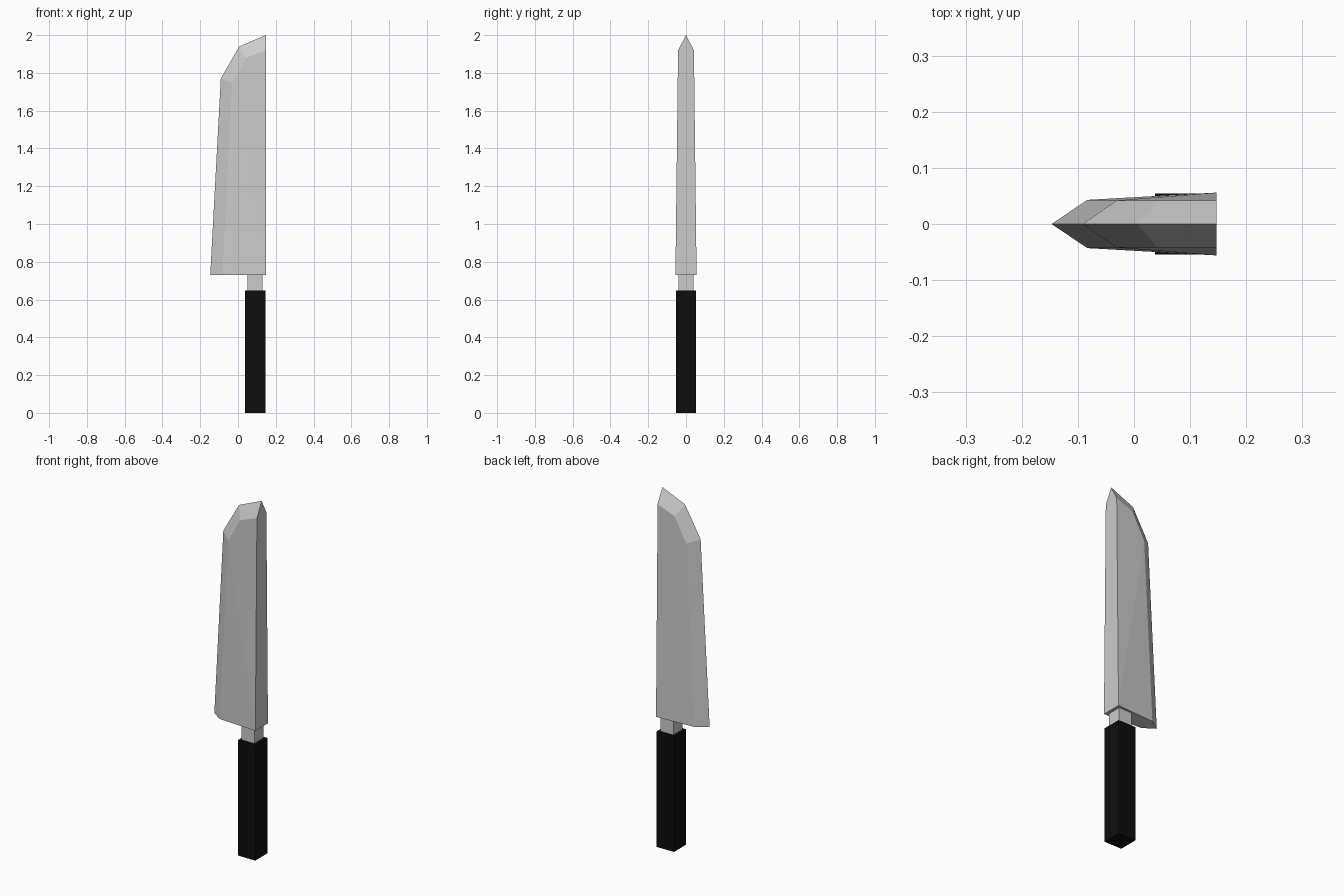
import bpy, bmesh

if "Cube" in bpy.data.objects:
    bpy.data.objects.remove(bpy.data.objects["Cube"])

def material(name, rgb):
    m = bpy.data.materials.new(name)
    m.diffuse_color = (*rgb, 1)
    m.use_nodes = True
    m.node_tree.nodes["Principled BSDF"].inputs["Base Color"].default_value = m.diffuse_color
    return m

steel = material("steel grey", (0.6, 0.6, 0.6))
black = material("handle black", (0.004, 0.004, 0.004))

def add_object(name, bm, mat):
    bmesh.ops.recalc_face_normals(bm, faces=bm.faces)
    me = bpy.data.meshes.new(name)
    bm.to_mesh(me)
    bm.free()
    me.materials.append(mat)
    ob = bpy.data.objects.new(name, me)
    bpy.context.collection.objects.link(ob)
    return ob

def box(name, x0, x1, half_y, z0, z1, mat):
    bm = bmesh.new()
    bmesh.ops.create_cube(bm, size=1)
    for v in bm.verts:
        v.co.x = x0 if v.co.x < 0 else x1
        v.co.y *= 2 * half_y
        v.co.z = z0 if v.co.z < 0 else z1
    return add_object(name, bm, mat)

# Handle and neck
box("handle", 0.037, 0.145, 0.054, 0, 0.648, black)
box("neck", 0.051, 0.129, 0.040, 0.64, 0.735, steel)

# Blade: sharp centre outline, plus the bevel line on each flat side
edge = [(-0.147, 0.73), (-0.091, 1.77), (0.006, 1.94), (0.147, 2.0)]
bevel = [(-0.083, 0.043, 0.73), (-0.031, 0.042, 1.745),
         (0.042, 0.042, 1.88), (0.147, 0.042, 1.92)]
heel = (0.147, 0.056, 0.73)

bm = bmesh.new()
mid = [bm.verts.new((x, 0, z)) for x, z in edge]
sides = []
for s in (-1, 1):
    side = [bm.verts.new((x, s * y, z)) for x, y, z in bevel + [heel]]
    sides.append(side)
    for i in range(3):
        bm.faces.new((mid[i], mid[i + 1], side[i + 1], side[i]))
    # flat side, split so the slight taper stays clean
    bm.faces.new((side[0], side[1], side[4]))
    bm.faces.new((side[1], side[2], side[3], side[4]))
a, b = sides
bm.faces.new((a[4], a[3], mid[3], b[3], b[4]))   # spine
bm.faces.new((mid[0], a[0], a[4], b[4], b[0]))   # underside
add_object("blade", bm, steel)
